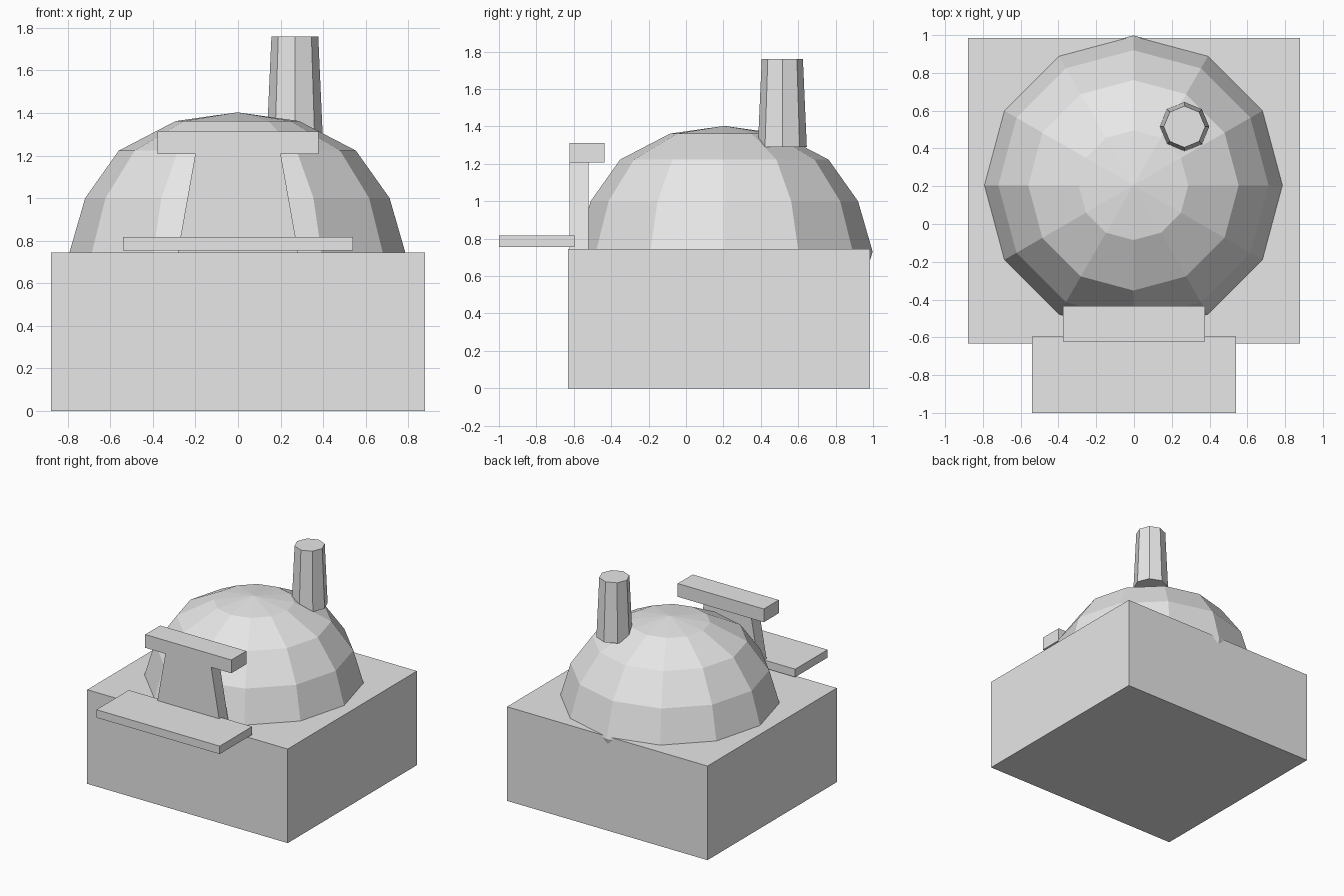
import bpy, bmesh, math

if "Cube" in bpy.data.objects:
    bpy.data.objects.remove(bpy.data.objects["Cube"])

grey = bpy.data.materials.new("plain grey")
grey.diffuse_color = (0.8, 0.8, 0.8, 1)
grey.use_nodes = True
grey.node_tree.nodes["Principled BSDF"].inputs["Base Color"].default_value = grey.diffuse_color


def finish(name, bm):
    bmesh.ops.recalc_face_normals(bm, faces=bm.faces[:])
    mesh = bpy.data.meshes.new(name)
    bm.to_mesh(mesh)
    bm.free()
    mesh.materials.append(grey)
    obj = bpy.data.objects.new(name, mesh)
    bpy.context.collection.objects.link(obj)
    return obj


def block(name, half_width, y0, y1, z0, z1, top_half_width=None):
    """Box centred on x = 0, optionally narrower at the top."""
    bm = bmesh.new()
    bmesh.ops.create_cube(bm, size=2)
    for v in bm.verts:
        top = v.co.z > 0
        v.co.x *= top_half_width if top and top_half_width else half_width
        v.co.y = y1 if v.co.y > 0 else y0
        v.co.z = z1 if top else z0
    return finish(name, bm)


def lathe(name, centre, sides, profile):
    """Faceted solid from (radius, height) rings; radius 0 makes a point."""
    bm = bmesh.new()
    rings = []
    for r, z in profile:
        count = sides if r else 1
        rings.append([bm.verts.new((centre[0] + r * math.sin(math.tau * i / sides),
                                    centre[1] + r * math.cos(math.tau * i / sides), z))
                      for i in range(count)])
    for low, high in zip(rings, rings[1:]):
        for i in range(sides):
            j = (i + 1) % sides
            if len(high) == 1:
                bm.faces.new((low[i], low[j], high[0]))
            else:
                bm.faces.new((low[i], low[j], high[j], high[i]))
    for ring in (rings[0], rings[-1]):
        if len(ring) > 1:
            bm.faces.new(ring)
    return finish(name, bm)


# Base and front shelf
block("base", 0.878, -0.632, 0.985, 0, 0.745)
block("shelf", 0.54, -1.0, -0.595, 0.755, 0.818)

# Tapered door with lintel above
block("door", 0.283, -0.622, -0.52, 0.745, 1.21, top_half_width=0.2)
block("lintel", 0.377, -0.622, -0.435, 1.207, 1.312)

# Squashed twelve-sided dome, sunk into the base
lathe("dome", (-0.003, 0.205), 12,
      [(0.71, 0.46), (0.793, 0.73), (0.715, 1.0), (0.557, 1.223), (0.29, 1.362), (0, 1.403)])

# Eight-sided tapered chimney
lathe("chimney", (0.267, 0.515), 8, [(0.131, 1.29), (0.11, 1.76)])
